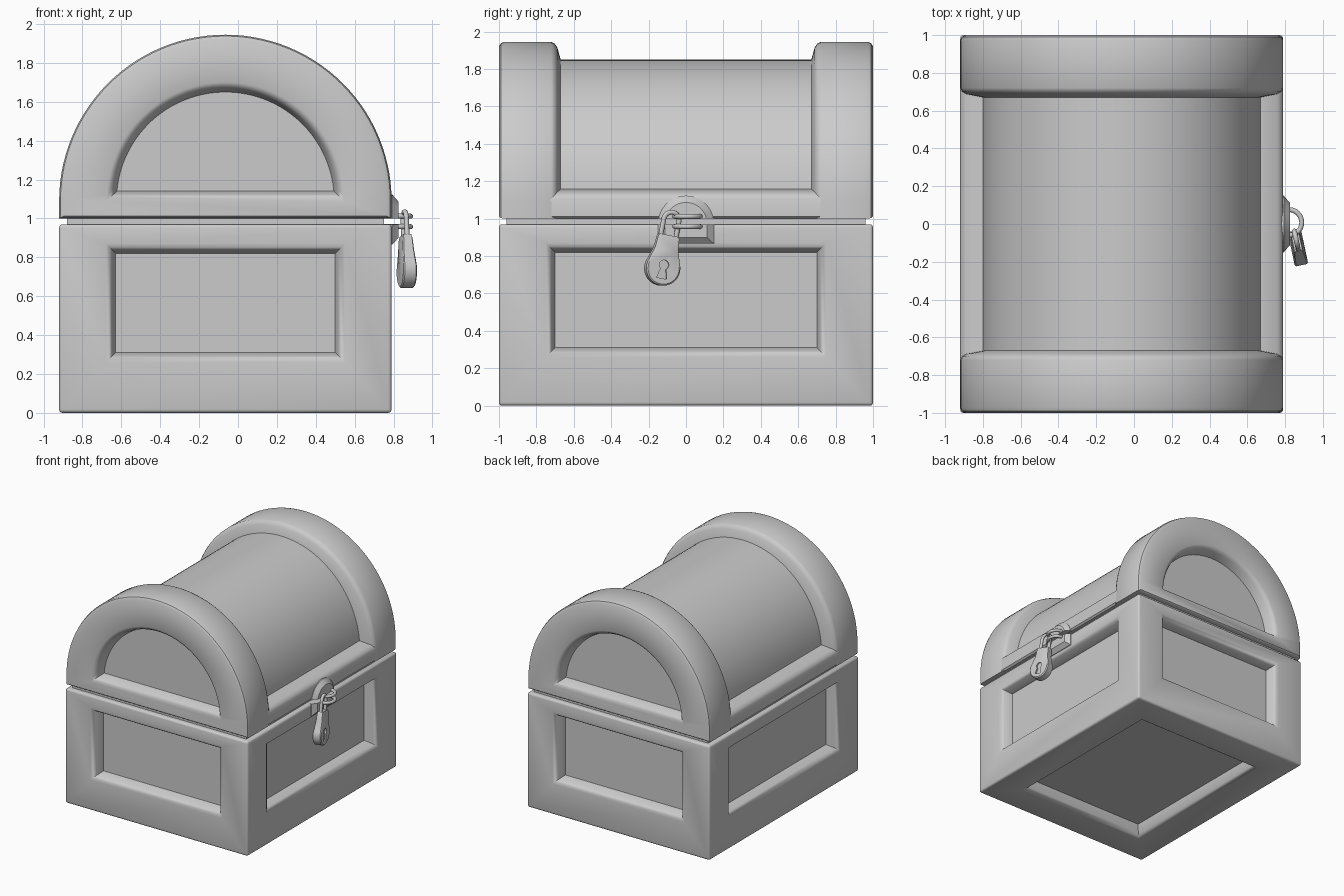
import bpy, bmesh, math
from mathutils import Matrix

if "Cube" in bpy.data.objects:
    bpy.data.objects.remove(bpy.data.objects["Cube"])

CX = -0.065          # centre of the chest in x
HW = 0.855           # half width of the chest
ROUND = [(0.05, 0), (0.032, 0.008), (0.017, 0.03), (0, 0.10)]   # rounded recess edge: offset, depth


def finish(name, bm, smooth=True):
    bmesh.ops.recalc_face_normals(bm, faces=bm.faces)
    me = bpy.data.meshes.new(name)
    bm.to_mesh(me)
    bm.free()
    ob = bpy.data.objects.new(name, me)
    bpy.context.collection.objects.link(ob)
    if smooth:
        smooth_obj(ob)
    return ob


def smooth_obj(ob):
    bpy.ops.object.select_all(action='DESELECT')
    ob.select_set(True)
    bpy.context.view_layer.objects.active = ob
    bpy.ops.object.shade_smooth_by_angle(angle=math.radians(35))


def loft(name, rings, smooth=True):
    """Skin closed rings of equal length and cap both ends."""
    bm = bmesh.new()
    vs = [[bm.verts.new(p) for p in r] for r in rings]
    n = len(vs[0])
    for a, b in zip(vs, vs[1:]):
        for i in range(n):
            j = (i + 1) % n
            bm.faces.new((a[i], a[j], b[j], b[i]))
    bm.faces.new(vs[0])
    bm.faces.new(vs[-1])
    bmesh.ops.remove_doubles(bm, verts=bm.verts, dist=1e-5)
    return finish(name, bm, smooth)


# base: bevelled box with recessed panels on four sides and the bottom
bm = bmesh.new()
bmesh.ops.create_cube(bm, size=1, matrix=Matrix.Translation((CX, 0, 0.485))
                      @ Matrix.Diagonal((2 * HW, 2, 0.97, 1)))
bmesh.ops.bevel(bm, geom=bm.edges[:], offset=0.018, segments=3, profile=0.5, affect='EDGES')
bm.normal_update()
limits = [(CX - 0.565, CX + 0.565), (-0.70, 0.70), (0.31, 0.82)]
mid = (CX, 0, 0.485)
for f in [f for f in bm.faces if f.calc_area() > 0.5 and f.normal.z < 0.5]:
    ax = max(range(3), key=lambda k: abs(f.normal[k]))
    sign = 1 if f.normal[ax] > 0 else -1
    level = f.verts[0].co[ax]
    for off, depth in ROUND:
        bmesh.ops.inset_individual(bm, faces=[f], thickness=0.01)
        for v in f.verts:
            for k in range(3):
                if k == ax:
                    v.co[k] = level - sign * depth
                else:
                    lo, hi = limits[k]
                    v.co[k] = hi + off if v.co[k] > mid[k] else lo - off
finish("chest_base", bm)

# inner rim closing the gap between base and lid
bm = bmesh.new()
bmesh.ops.create_cube(bm, size=1, matrix=Matrix.Translation((CX, 0, 0.985))
                      @ Matrix.Diagonal((2 * HW - 0.08, 1.92, 0.06, 1)))
finish("inner_rim", bm, False)


# lid: arched sections lofted along y, including both end recesses
def arch(y, rx, rz, bottom, zc=1.09, n=56):
    a0 = math.asin(max(0, bottom - zc) / rz)
    pts = [(CX + rx * math.cos(a0), y, bottom)]
    for i in range(n + 1):
        a = a0 + (math.pi - 2 * a0) * i / n
        pts.append((CX + rx * math.cos(a), y, zc + rz * math.sin(a)))
    pts.append((CX - rx * math.cos(a0), y, bottom))
    return pts


half = [(-1 + d, 0.56 + o, 0.56 + o, 1.14 - o) for o, d in reversed(ROUND)]
half += [(-1.0, 0.83, 0.83, 1.012), (-0.99, 0.848, 0.848, 1.003), (-0.97, HW, HW, 1.0),
         (-0.72, HW, HW, 1.0), (-0.702, 0.846, 0.846, 1.0), (-0.687, 0.823, 0.823, 1.0),
         (-0.67, 0.737, 0.76, 1.0)]
full = half + [(-s[0],) + s[1:] for s in reversed(half)]
loft("domed_lid", [arch(*s) for s in full])

# ledge along both long sides of the lid
prof = [(HW - 0.015, 1.0), (HW, 1.012), (HW, 1.105), (0.846, 1.125), (0.825, 1.142), (0.73, 1.16)]
prof += [(-x, z) for x, z in reversed(prof)]
loft("lid_ledge", [[(CX + x, y, z) for x, z in prof] for y in (-0.725, 0.725)])


# lock plates: chamfered half disc above, chamfered block below
def half_disc(x, r, bottom):
    return [(x, r * math.cos(math.pi * i / 24), max(bottom, 0.975 + r * math.sin(math.pi * i / 24)))
            for i in range(25)]


def block(x, w, lo, hi):
    return [(x, -w, lo), (x, w, lo), (x, w, hi), (x, -w, hi)]


loft("upper_lock_plate", [half_disc(0.78, 0.148, 1.0), half_disc(0.793, 0.148, 1.0),
                          half_disc(0.825, 0.112, 1.0)])
loft("lower_lock_plate", [block(0.78, 0.15, 0.865, 0.97), block(0.793, 0.15, 0.865, 0.97),
                          block(0.825, 0.112, 0.90, 0.97)])

# staple rings
for name, z in (("upper_staple", 1.012), ("lower_staple", 0.958)):
    bpy.ops.mesh.primitive_torus_add(location=(0.82, 0.008, z), major_radius=0.068,
                                     minor_radius=0.013, major_segments=32, minor_segments=12)
    bpy.context.object.name = name
    smooth_obj(bpy.context.object)

# padlock, hanging tilted and slightly turned
hang = (Matrix.Translation((0.868, -0.127, 0.735)) @ Matrix.Rotation(math.radians(12), 4, 'Z')
        @ Matrix.Rotation(math.radians(-11), 4, 'X'))

outline = [(0.093 * math.cos(a), 0.093 * math.sin(a))
           for a in (math.radians(-205 + 230 * i / 28) for i in range(29))]
outline += [(0.064, 0.105), (0.058, 0.17), (0.05, 0.18), (-0.05, 0.18), (-0.058, 0.17), (-0.064, 0.105)]


def body_ring(side, inset):
    s = 1 - inset / 0.093
    return [(side * (0.036 - 0.06 * max(0, z)) * (1 if inset else 0.82), y * s, z * s)
            for y, z in outline]


body = loft("padlock_body", [body_ring(-1, 0.008), body_ring(-1, 0), body_ring(1, 0), body_ring(1, 0.008)])
body.matrix_world = hang

# keyhole cutter: round top with flared slot
key = [(0.026 * math.cos(a), 0.018 + 0.026 * math.sin(a))
       for a in (math.radians(-55 + 290 * i / 16) for i in range(17))]
key += [(-0.028, -0.055), (0.028, -0.055)]
cutter = loft("keyhole_cutter", [[(x, y, z) for y, z in key] for x in (0.02, 0.06)], False)
cutter.matrix_world = hang
cutter.hide_render = True
cutter.hide_set(True)
mod = body.modifiers.new("keyhole", 'BOOLEAN')
mod.object = cutter
mod.operation = 'DIFFERENCE'
mod.solver = 'EXACT'

# shackle
path = [(0.042, 0.15)] + [(0.042 * math.cos(math.pi * i / 16), 0.262 + 0.042 * math.sin(math.pi * i / 16))
                          for i in range(17)] + [(-0.042, 0.15)]
cu = bpy.data.curves.new("padlock_shackle", 'CURVE')
cu.dimensions = '3D'
cu.bevel_depth = 0.013
cu.bevel_resolution = 3
sp = cu.splines.new('POLY')
sp.points.add(len(path) - 1)
for p, (y, z) in zip(sp.points, path):
    p.co = (0, y, z, 1)
sp.use_smooth = True
shackle = bpy.data.objects.new("padlock_shackle", cu)
bpy.context.collection.objects.link(shackle)
shackle.matrix_world = hang
